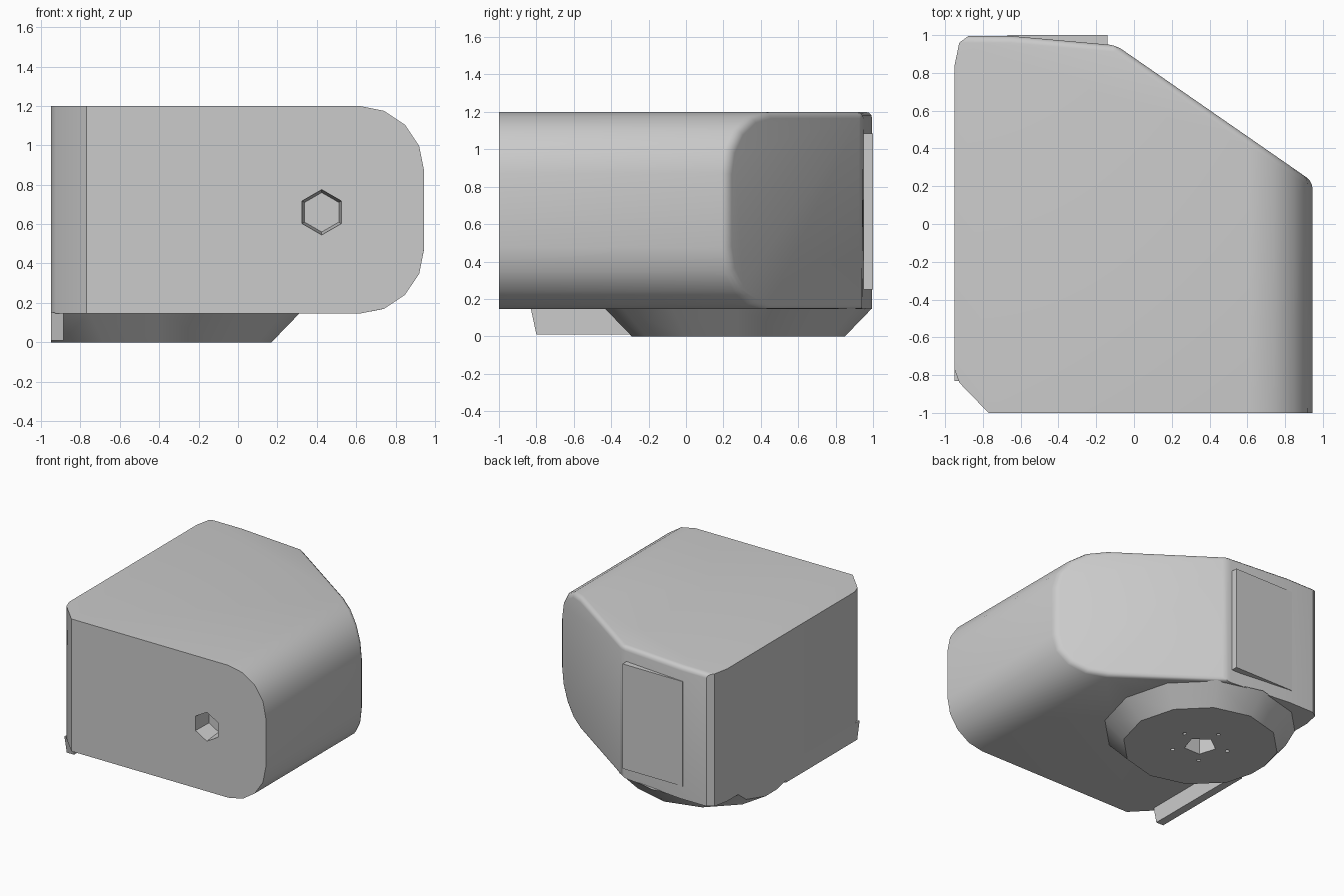
import bpy, bmesh
from math import sin, cos, pi, radians
from mathutils import Vector, Matrix

cube = bpy.data.objects.get("Cube")
if cube:
    bpy.data.objects.remove(cube, do_unlink=True)

grey = bpy.data.materials.new("light_grey")
grey.use_nodes = True
colour = (0.6, 0.6, 0.6, 1)
grey.diffuse_color = colour
grey.node_tree.nodes["Principled BSDF"].inputs["Base Color"].default_value = colour


def finish(bm, name):
    bmesh.ops.recalc_face_normals(bm, faces=bm.faces[:])
    mesh = bpy.data.meshes.new(name)
    bm.to_mesh(mesh)
    bm.free()
    mesh.materials.append(grey)
    obj = bpy.data.objects.new(name, mesh)
    bpy.context.collection.objects.link(obj)
    return obj


def activate(obj):
    bpy.ops.object.select_all(action="DESELECT")
    obj.select_set(True)
    bpy.context.view_layer.objects.active = obj


def slice_side(bm, p, q):
    """Trim away what lies right of the plan line p to q, and cap the cut."""
    d = Vector((q[0] - p[0], q[1] - p[1], 0))
    geom = bm.verts[:] + bm.edges[:] + bm.faces[:]
    cut = bmesh.ops.bisect_plane(bm, geom=geom, plane_co=(p[0], p[1], 0),
                                 plane_no=(d.y, -d.x, 0), clear_outer=True)
    edges = [e for e in cut["geom_cut"] if isinstance(e, bmesh.types.BMEdge)]
    bmesh.ops.contextual_create(bm, geom=edges)
    bmesh.ops.recalc_face_normals(bm, faces=bm.faces[:])


def cone(name, sides, r1, r2, depth, matrix):
    bm = bmesh.new()
    bmesh.ops.create_cone(bm, cap_ends=True, segments=sides, radius1=r1,
                          radius2=r2, depth=depth, matrix=matrix)
    return finish(bm, name)


def box(name, low, high):
    bm = bmesh.new()
    bmesh.ops.create_cube(bm, size=1)
    for v in bm.verts:
        v.co = [(a + b) / 2 + c * (b - a) for a, b, c in zip(low, high, v.co)]
    return finish(bm, name)


def carve(obj, cutter):
    mod = obj.modifiers.new("hole", "BOOLEAN")
    mod.operation = "DIFFERENCE"
    mod.solver = "EXACT"
    mod.object = cutter
    activate(obj)
    bpy.ops.object.modifier_apply(modifier=mod.name)
    bpy.data.objects.remove(cutter, do_unlink=True)


# Body: front profile with a rounded right end, pushed back
BOTTOM, TOP, RADIUS = 0.145, 1.2, 0.33
profile = [(-0.95, TOP), (-0.95, BOTTOM)]
for z, start in ((BOTTOM + RADIUS, -pi / 2), (TOP - RADIUS, 0)):
    for i in range(5):
        a = start + i * pi / 8
        profile.append((0.945 - RADIUS + RADIUS * cos(a), z + RADIUS * sin(a)))
bm = bmesh.new()
face = bm.faces.new([bm.verts.new((x, -1, z)) for x, z in profile])
back = bmesh.ops.extrude_face_region(bm, geom=[face])
for v in back["geom"]:
    if isinstance(v, bmesh.types.BMVert):
        v.co.y = 0.995

# Corner cuts in plan: slanted back, tapered back, back left, front left
slant = ((0.88, 0.27), (0, 0.88))
for p, q in (slant, ((-0.14, 0.95), (-0.65, 0.995)),
             ((-0.87, 1), (-0.925, 0.96)), ((-0.925, 0.96), (-0.95, 0.84)),
             ((-0.95, -0.77), (-0.925, -0.84)), ((-0.925, -0.84), (-0.77, -1))):
    slice_side(bm, p, q)

# Soften the slanted face and the top back edge
n = Vector((slant[1][1] - slant[0][1], slant[0][0] - slant[1][0], 0)).normalized()
soft = set()
for f in bm.faces:
    if f.normal.dot(n) > 0.99:
        soft.update(f.edges)
    elif f.normal.y > 0.9:
        soft.update(e for e in f.edges if all(v.co.z > TOP - 0.01 for v in e.verts))
bmesh.ops.bevel(bm, geom=list(soft), offset=0.09, segments=3, profile=0.5,
                affect="EDGES", clamp_overlap=True)
body = finish(bm, "body")
carve(body, cone("front_hole_cutter", 6, 0.13, 0.1, 0.3,
                 Matrix.Translation((0.425, -1, 0.66)) @ Matrix.Rotation(-pi / 2, 4, "X")))

# Base disc, trimmed flush with the left wall
centre = Vector((-0.4, 0.28, 0))
bm = bmesh.new()
bmesh.ops.create_cone(bm, cap_ends=True, segments=12, radius1=0.57, radius2=0.715,
                      depth=BOTTOM + 0.005,
                      matrix=Matrix.Translation(centre + Vector((0, 0, BOTTOM / 2 + 0.0025))))
slice_side(bm, (-0.95, 1), (-0.95, -1))
disc = finish(bm, "base_disc")

# Mounting hole with a ring of small holes
for part in (disc, body):
    carve(part, cone("mount_hole_cutter", 5, 0.12, 0.12, 0.7, Matrix.Translation(centre)))
for i in range(5):
    a = i * 2 * pi / 5 + 0.3
    spot = centre + Vector((cos(a), sin(a), 0)) * 0.21
    carve(disc, cone("small_hole_cutter", 4, 0.018, 0.018, 0.08, Matrix.Translation(spot)))

# Rail under the left edge and cover plate on the back
rail = box("bottom_rail", (-0.95, -0.83, 0.01), (-0.885, 0.1, BOTTOM + 0.005))
for v in rail.data.vertices:
    if v.co.y < -0.5 and v.co.z < 0.1:
        v.co.y += 0.03
plate = box("back_plate", (-0.67, 0.95, 0.25), (-0.14, 1.0, 1.085))

for obj in (body, disc, rail, plate):
    activate(obj)
    bpy.ops.object.shade_smooth_by_angle(angle=radians(32))
